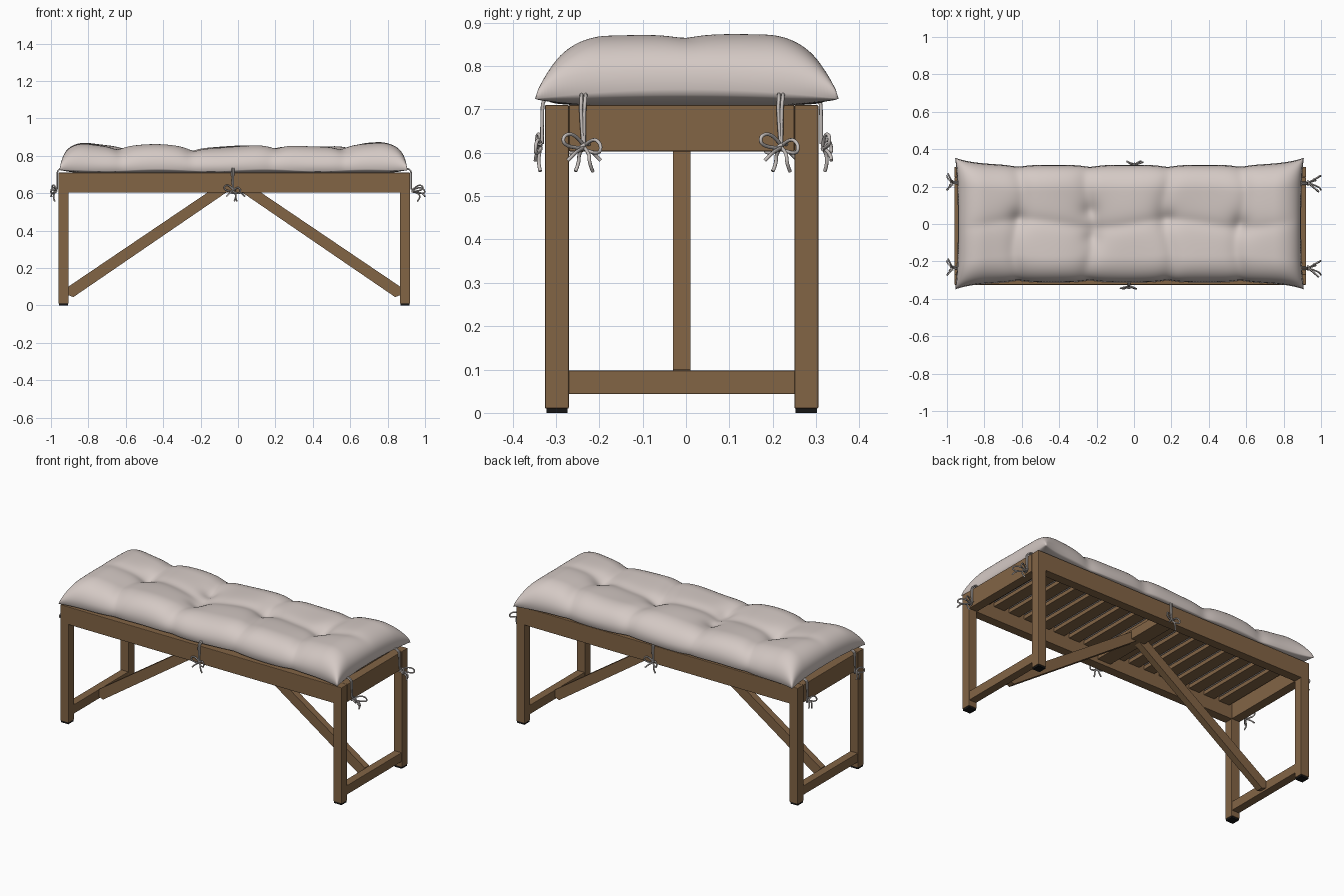
import bpy, bmesh, math
from mathutils import Vector

if "Cube" in bpy.data.objects:
    bpy.data.objects.remove(bpy.data.objects["Cube"])


def material(name, rgb):
    m = bpy.data.materials.new(name)
    m.diffuse_color = (*rgb, 1)
    m.use_nodes = True
    m.node_tree.nodes["Principled BSDF"].inputs["Base Color"].default_value = m.diffuse_color
    return m


WOOD = material("warm brown wood", (0.225, 0.128, 0.06))
CLOTH = material("pale linen", (0.66, 0.585, 0.555))
TIE = material("grey linen tie", (0.56, 0.52, 0.5))
BLACK = material("black rubber", (0.008, 0.008, 0.008))


def add(name, data, mat):
    ob = bpy.data.objects.new(name, data)
    data.materials.append(mat)
    bpy.context.collection.objects.link(ob)
    return ob


def box(name, x0, x1, y0, y1, z0, z1, mat=WOOD, bevel=0.003):
    bm = bmesh.new()
    bmesh.ops.create_cube(bm, size=1)
    for v in bm.verts:
        v.co = ((x0, x1)[v.co.x > 0], (y0, y1)[v.co.y > 0], (z0, z1)[v.co.z > 0])
    me = bpy.data.meshes.new(name)
    bm.to_mesh(me)
    bm.free()
    ob = add(name, me, mat)
    if bevel:
        b = ob.modifiers.new("soft edge", 'BEVEL')
        b.width, b.segments = bevel, 2
    return ob


# Overall frame extents
X0, X1, Y0, Y1, T = -0.96, 0.92, -0.325, 0.305, 0.055
XC, YC = (X0 + X1) / 2, (Y0 + Y1) / 2
APRON, TOP = 0.603, 0.71

# Legs with black feet
for xn, x in (("left", X0), ("right", X1 - T)):
    for yn, y in (("front", Y0), ("back", Y1 - T)):
        box(f"{yn}_{xn}_leg", x, x + T, y, y + T, 0.01, APRON + 0.01)
        box(f"{yn}_{xn}_foot", x + .003, x + T - .003, y + .003, y + T - .003, 0, 0.011, BLACK, 0)
    # End apron and low stretcher
    box(f"{xn}_end_apron", x, x + T, Y0 + T, Y1 - T, APRON, TOP)
    box(f"{xn}_stretcher", x + .003, x + T - .003, Y0 + T - .005, Y1 - T + .005, 0.043, 0.098)

# Long aprons
box("front_apron", X0, X1, Y0, Y0 + T, APRON, TOP)
box("back_apron", X0, X1, Y1 - T, Y1, APRON, TOP)

# Seat slats, running front to back
n = 17
pitch = (X1 - X0 - 2 * T) / n
for i in range(n):
    cx = X0 + T + (i + 0.5) * pitch
    box(f"slat_{i + 1}", cx - 0.036, cx + 0.036, Y0 + T - .005, Y1 - T + .005, 0.68, 0.704, bevel=0.002)

# Centre crossbar under the slats
box("centre_crossbar", XC - 0.045, XC + 0.045, Y0 + T - .005, Y1 - T + .005, 0.625, 0.682)

# Diagonal braces, extruded profile mirrored to both ends
PROFILE = [(-0.888, 0.055), (-0.86, 0.045), (-0.012, 0.625), (-0.012, 0.68), (-0.03, 0.68), (-0.888, 0.1)]
for side, s in (("left", 1), ("right", -1)):
    bm = bmesh.new()
    face = bm.faces.new([bm.verts.new((XC + s * px, YC - 0.02, pz)) for px, pz in PROFILE])
    ext = bmesh.ops.extrude_face_region(bm, geom=[face])
    bmesh.ops.translate(bm, vec=(0, 0.04, 0), verts=[v for v in ext["geom"] if isinstance(v, bmesh.types.BMVert)])
    bmesh.ops.recalc_face_normals(bm, faces=bm.faces)
    me = bpy.data.meshes.new("brace")
    bm.to_mesh(me)
    bm.free()
    add(f"{side}_brace", me, WOOD)

# Tufted cushion: a puffed grid with creases and buttoned dips
TUFTS = [(-0.62, 0.03), (-0.24, 0.07), (-0.23, -0.07), (0.18, 0.03), (0.57, 0.0)]
CREASES = [-0.62, -0.235, 0.18, 0.57]
NX, NY = 150, 60
CX, CY = -0.024, 0.002


def crease(d, w):
    return 1 / (1 + (d / w) ** 2)


def puff(d, w):
    return max(0.0, 1 - (1 - min(d / w, 1)) ** 2) ** 0.42


def cushion_point(u, v):
    hx = 0.918 + 0.014 * abs(v) ** 3
    scallop = sum(crease(CX + u * hx - c, 0.05) for c in CREASES)
    hy = 0.316 + 0.036 * abs(u) ** 9 - 0.012 * scallop
    x, y = CX + u * hx, CY + v * hy
    f = puff(hx * (1 - abs(u)), 0.15) * puff(hy * (1 - abs(v)), 0.14)
    seam = 0.724 + 0.022 * (1 - v * v) * abs(u) ** 8 + 0.006 * math.sin(11 * x) * (1 - abs(u) ** 6)
    h = 0.134 + 0.012 * abs(u) ** 2 + 0.005 * math.sin(9 * x + 2) * math.sin(8 * y + 1)
    for i, c in enumerate(CREASES):
        h -= 0.021 * crease(x - c - 0.025 * math.sin(11 * y + 2 * i), 0.045)
    h -= 0.016 * crease(y - 0.02 * math.sin(8 * x), 0.04) * (1 - abs(u) ** 6)
    for tx, ty in TUFTS:
        h -= 0.028 * crease(math.hypot(x - tx, y - ty), 0.05)
    return x, y, seam + h * f, 0.708 + (seam - 0.708) * (1 - f)


bm = bmesh.new()
top, bot = {}, {}
for i in range(NX + 1):
    for j in range(NY + 1):
        a, b = 2 * i / NX - 1, 2 * j / NY - 1
        u = 0.4 * a + 0.6 * math.sin(a * math.pi / 2)   # denser near the rim
        v = 0.4 * b + 0.6 * math.sin(b * math.pi / 2)
        x, y, zt, zb = cushion_point(u, v)
        top[i, j] = bm.verts.new((x, y, zt))
        rim = i in (0, NX) or j in (0, NY)
        bot[i, j] = top[i, j] if rim else bm.verts.new((x, y, zb))
for i in range(NX):
    for j in range(NY):
        k = [(i, j), (i + 1, j), (i + 1, j + 1), (i, j + 1)]
        bm.faces.new([top[q] for q in k])
        if any(bot[q] is not top[q] for q in k):
            try:
                bm.faces.new([bot[q] for q in reversed(k)])
            except ValueError:
                pass
for f in bm.faces:
    f.smooth = True
me = bpy.data.meshes.new("cushion")
bm.to_mesh(me)
bm.free()
add("cushion", me, CLOTH)


# Cloth ties: hanging cord, two bow loops and two tails (along, outward, height)
def tie(name, base, normal, reach):
    nrm = Vector(normal)
    tan = Vector((-nrm.y, nrm.x, 0))
    cu = bpy.data.curves.new(name, 'CURVE')
    cu.dimensions = '3D'
    cu.bevel_depth, cu.bevel_resolution, cu.resolution_u = 0.0042, 2, 5
    r = reach
    strands = [
        [(0.004, -0.03, 0.735), (0.003, 0.004, 0.73), (0.0, 0.007, 0.69), (0, 0.007, 0.62)],
        [(-0.006, -0.03, 0.735), (-0.006, 0.004, 0.73), (-0.008, 0.007, 0.69), (-0.002, 0.007, 0.62)],
        [(0, 0.01, 0.615), (-0.02, r * .5, 0.645), (-0.05, r * .9, 0.64), (-0.045, r * .8, 0.612), (0, 0.01, 0.61)],
        [(0, 0.01, 0.615), (0.02, r * .6, 0.635), (0.04, r, 0.62), (0.035, r, 0.592), (0, 0.01, 0.608)],
        [(0, 0.01, 0.612), (0.012, r * .6, 0.6), (0.012, r * .7, 0.575), (0.02, r * .5, 0.557)],
        [(0, 0.01, 0.612), (-0.015, r * .7, 0.605), (-0.03, r, 0.59), (-0.038, r, 0.582)],
        [(-0.01, 0.008, 0.606), (-0.011, 0.016, 0.612), (0.0, 0.02, 0.618), (0.01, 0.012, 0.622), (0.011, 0.008, 0.618)],
    ]
    for pts in strands:
        sp = cu.splines.new('NURBS')
        sp.points.add(len(pts) - 1)
        for p, (s, o, z) in zip(sp.points, pts):
            q = Vector(base) + tan * s + nrm * o
            p.co = (q.x, q.y, z, 1)
        sp.order_u = 3
        sp.use_endpoint_u = True
    cu.use_fill_caps = True
    add(name, cu, TIE)


for yn, y in (("front", -0.235), ("back", 0.22)):
    tie(f"{yn}_right_tie", (X1, y, 0), (1, 0, 0), 0.078)
    tie(f"{yn}_left_tie", (X0, y, 0), (-1, 0, 0), 0.04)
tie("front_middle_tie", (-0.025, Y0, 0), (0, -1, 0), 0.022)
tie("back_middle_tie", (0.0, Y1, 0), (0, 1, 0), 0.03)
